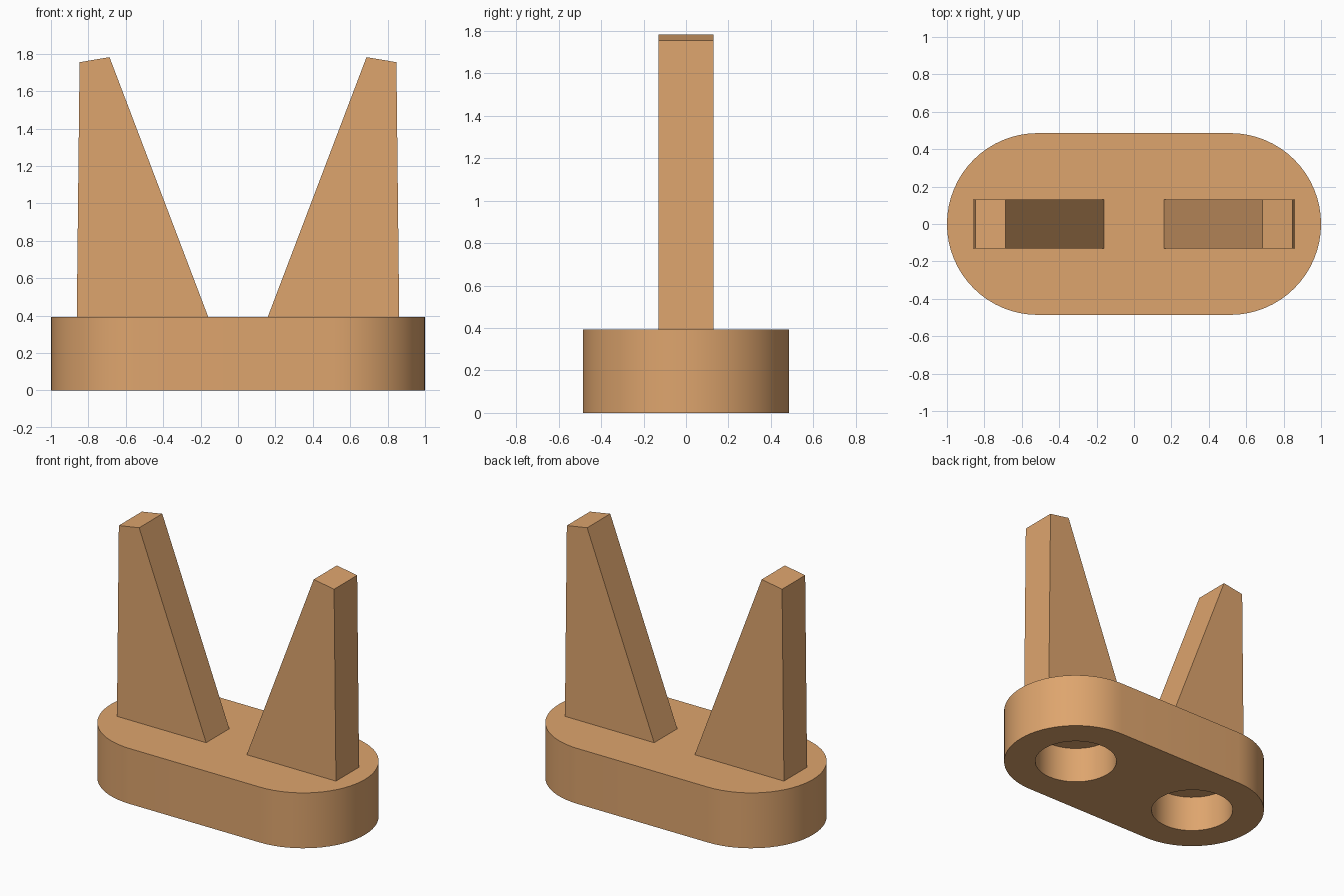
import bpy, bmesh, math

if "Cube" in bpy.data.objects:
    bpy.data.objects.remove(bpy.data.objects["Cube"])

BASE_TOP, BASE_R, HALF_X = 0.394, 0.486, 0.514
HOLE_R, HOLE_DEPTH = 0.275, 0.26

wood = bpy.data.materials.new("light wood")
wood.diffuse_color = (0.73, 0.376, 0.155, 1)
wood.use_nodes = True
wood.node_tree.nodes["Principled BSDF"].inputs["Base Color"].default_value = wood.diffuse_color


def finish(bm, name):
    bmesh.ops.recalc_face_normals(bm, faces=bm.faces)
    mesh = bpy.data.meshes.new(name)
    bm.to_mesh(mesh)
    bm.free()
    mesh.materials.append(wood)
    obj = bpy.data.objects.new(name, mesh)
    bpy.context.collection.objects.link(obj)
    return obj


def wall(bm, outline, z0, z1):
    """Vertical wall along a closed outline; returns lower and upper vertex loops."""
    low = [bm.verts.new((x, y, z0)) for x, y in outline]
    high = [bm.verts.new((x, y, z1)) for x, y in outline]
    n = len(outline)
    for i in range(n):
        j = (i + 1) % n
        bm.faces.new((low[i], low[j], high[j], high[i]))
    return low, high


def arc(cx, radius, start, sweep, steps):
    return [(cx + radius * math.cos(start + sweep * i / steps),
             radius * math.sin(start + sweep * i / steps)) for i in range(steps + 1)]


# Rounded base with two blind holes in its underside
bm = bmesh.new()
stadium = (arc(HALF_X, BASE_R, -math.pi / 2, math.pi, 32)
           + arc(-HALF_X, BASE_R, math.pi / 2, math.pi, 32))
bottom, top = wall(bm, stadium, 0, BASE_TOP)
bm.faces.new(top)
rims = [bottom]
for side in (-1, 1):
    circle = arc(side * HALF_X, HOLE_R, 0, 2 * math.pi, 48)[:-1]
    rim, ceiling = wall(bm, circle, 0, HOLE_DEPTH)
    bm.faces.new(ceiling)
    rims.append(rim)
edges = [bm.edges.get((r[i - 1], r[i])) for r in rims for i in range(len(r))]
bmesh.ops.triangle_fill(bm, edges=edges, use_beauty=True, normal=(0, 0, -1))
base = finish(bm, "base")

# Two tapered upright prongs, mirrored left and right
profile = [(0.158, BASE_TOP - 0.004), (0.862, BASE_TOP - 0.004),
           (0.847, 1.755), (0.687, 1.782)]
for side, name in ((-1, "left_prong"), (1, "right_prong")):
    bm = bmesh.new()
    front = bm.faces.new([bm.verts.new((side * x, -0.13, z)) for x, z in profile])
    new = bmesh.ops.extrude_face_region(bm, geom=[front], use_keep_orig=True)["geom"]
    bmesh.ops.translate(bm, vec=(0, 0.26, 0),
                        verts=[v for v in new if isinstance(v, bmesh.types.BMVert)])
    finish(bm, name)

# Smooth curved walls, sharp rims
bpy.context.view_layer.objects.active = base
base.select_set(True)
bpy.ops.object.shade_smooth_by_angle(angle=math.radians(30))
